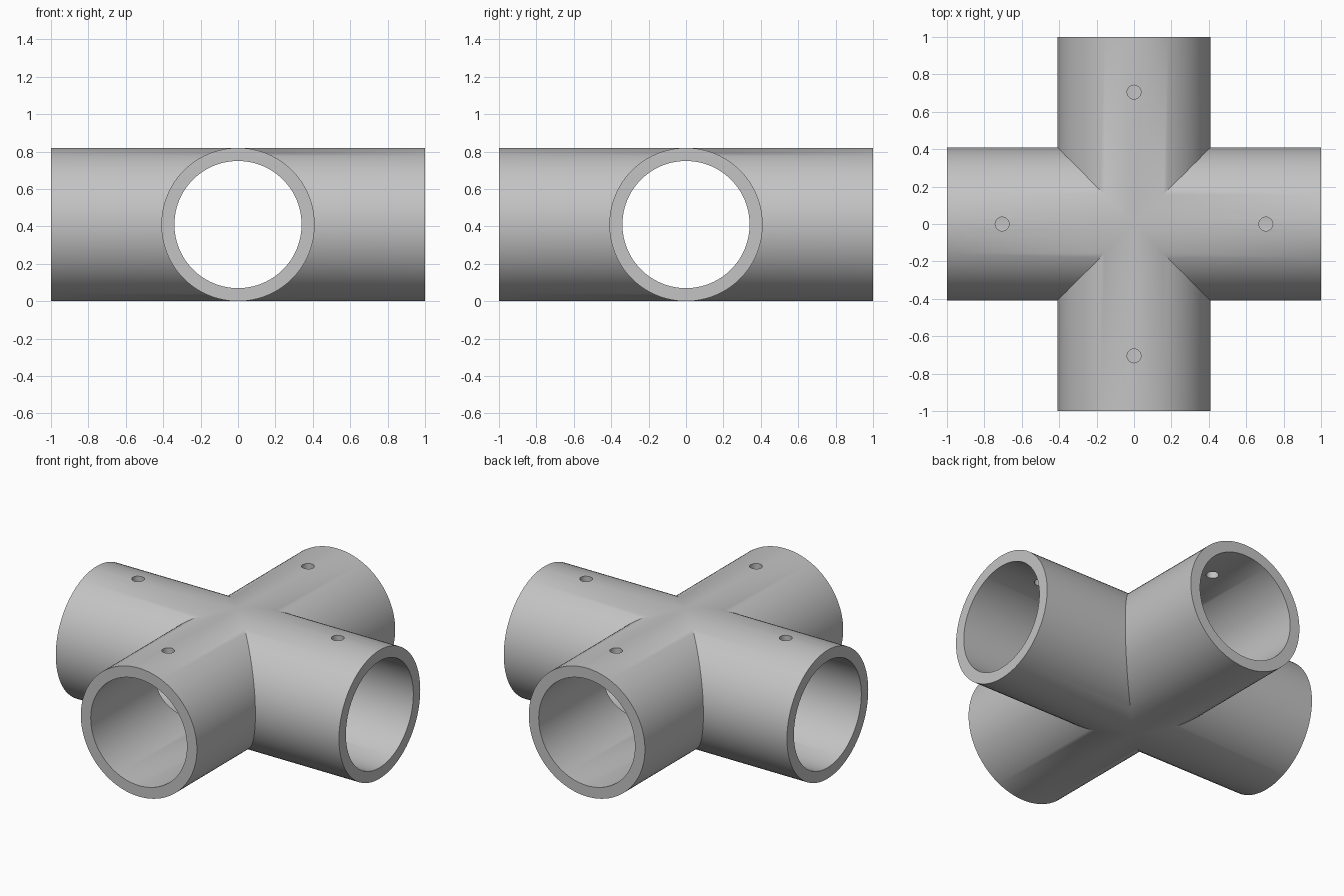
import bpy, bmesh, math
from mathutils import Matrix, Vector

cube = bpy.data.objects.get("Cube")
if cube:
    bpy.data.objects.remove(cube, do_unlink=True)

OUTER, INNER, LENGTH = 0.41, 0.34, 1.0
SEGMENTS = 96
HOLE_RADIUS, HOLE_OFFSET = 0.037, 0.705

# Plain grey finish
grey = bpy.data.materials.new("plain_grey")
grey.use_nodes = True
colour = (0.55, 0.55, 0.55, 1)
grey.diffuse_color = colour
grey.node_tree.nodes["Principled BSDF"].inputs["Base Color"].default_value = colour


def ring(bm, radius, mitred, turn):
    """Circle of vertices around +x, either flat at the mouth or cut on the mitre."""
    verts = []
    for i in range(SEGMENTS):
        a = math.tau * i / SEGMENTS
        y, z = radius * math.cos(a), radius * math.sin(a)
        x = abs(y) if mitred else LENGTH
        verts.append(bm.verts.new(turn @ Vector((x, y, z + OUTER))))
    return verts


def add_arm(bm, turn):
    """One tube: outer wall, mouth rim and bore."""
    rings = [ring(bm, OUTER, True, turn), ring(bm, OUTER, False, turn),
             ring(bm, INNER, False, turn), ring(bm, INNER, True, turn)]
    for r1, r2 in zip(rings, rings[1:]):
        for i in range(SEGMENTS):
            j = (i + 1) % SEGMENTS
            bm.faces.new((r1[i], r1[j], r2[j], r2[i]))


def finish(bm, name):
    mesh = bpy.data.meshes.new(name)
    bmesh.ops.recalc_face_normals(bm, faces=bm.faces[:])
    bm.to_mesh(mesh)
    bm.free()
    obj = bpy.data.objects.new(name, mesh)
    bpy.context.collection.objects.link(obj)
    mesh.materials.append(grey)
    return obj


turns = [Matrix.Rotation(math.pi / 2 * k, 4, 'Z') for k in range(4)]

# Four mitred arms welded into one cross fitting
body = bmesh.new()
for turn in turns:
    add_arm(body, turn)
bmesh.ops.remove_doubles(body, verts=body.verts[:], dist=1e-5)
fitting = finish(body, "cross_pipe_fitting")

# Screw holes through the top wall of each arm
drill = bmesh.new()
for turn in turns:
    place = turn @ Matrix.Translation((HOLE_OFFSET, 0, 2 * OUTER))
    bmesh.ops.create_cone(drill, cap_ends=True, segments=32, radius1=HOLE_RADIUS,
                          radius2=HOLE_RADIUS, depth=0.4, matrix=place)
cutter = finish(drill, "screw_hole_cutter")
cutter.hide_render = True

cut = fitting.modifiers.new("screw_holes", 'BOOLEAN')
cut.operation = 'DIFFERENCE'
cut.solver = 'EXACT'
cut.object = cutter

bpy.ops.object.select_all(action='DESELECT')
fitting.select_set(True)
bpy.context.view_layer.objects.active = fitting
bpy.ops.object.modifier_apply(modifier=cut.name)
bpy.data.objects.remove(cutter, do_unlink=True)
bpy.ops.object.shade_smooth_by_angle(angle=math.radians(30))
